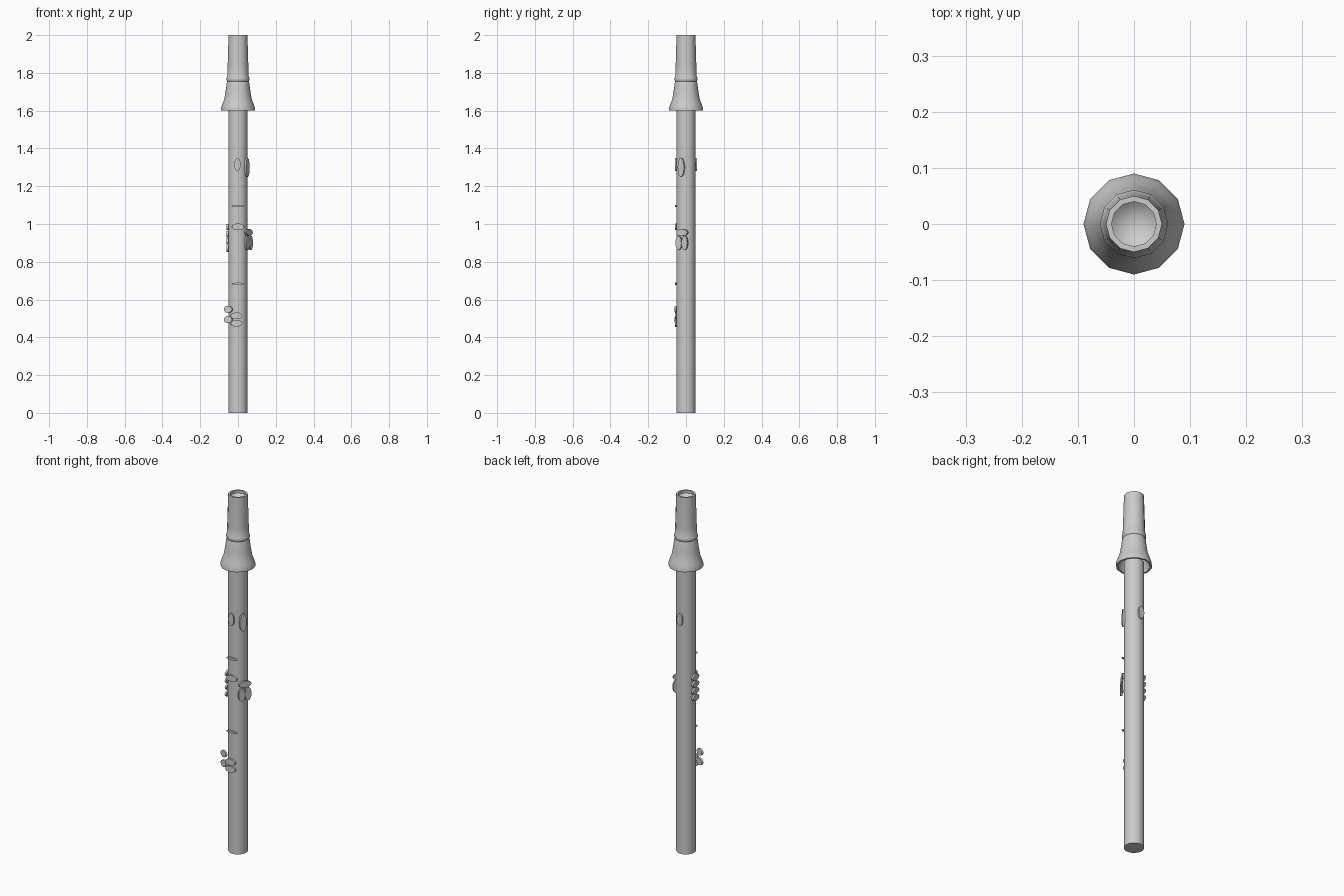
import bpy, bmesh, math
from mathutils import Matrix, Vector

if "Cube" in bpy.data.objects:
    bpy.data.objects.remove(bpy.data.objects["Cube"])


def finish(bm, name, angle=40):
    bmesh.ops.remove_doubles(bm, verts=bm.verts, dist=1e-5)
    bmesh.ops.recalc_face_normals(bm, faces=bm.faces)
    me = bpy.data.meshes.new(name)
    bm.to_mesh(me)
    bm.free()
    ob = bpy.data.objects.new(name, me)
    bpy.context.collection.objects.link(ob)
    bpy.ops.object.select_all(action='DESELECT')
    ob.select_set(True)
    bpy.context.view_layer.objects.active = ob
    bpy.ops.object.shade_smooth_by_angle(angle=math.radians(angle))
    return ob


def lathe(name, profile, sides):
    """Spin an (r, z) profile around the z axis."""
    bm = bmesh.new()
    vs = [bm.verts.new((r, 0, z)) for r, z in profile]
    es = [bm.edges.new(p) for p in zip(vs, vs[1:])]
    bmesh.ops.spin(bm, geom=vs + es, cent=(0, 0, 0), axis=(0, 0, 1),
                   angle=math.tau, steps=sides, use_merge=True)
    return finish(bm, name)


def key(name, pos, facing, width, height, depth=0.01):
    """Thin oval pad whose flat side faces 'facing' degrees around z."""
    bm = bmesh.new()
    bmesh.ops.create_cone(bm, cap_ends=True, segments=16, radius1=0.5,
                          radius2=0.5, depth=1)
    a = math.radians(facing)
    n = Vector((math.cos(a), math.sin(a), 0))
    t = Vector((-n.y, n.x, 0))
    frame = Matrix((t * width, Vector((0, 0, height)), n * depth)).transposed()
    bm.transform(Matrix.Translation(pos) @ frame.to_4x4())
    return finish(bm, name)


# Main tube
lathe("body_tube", [(0, 0), (0.05, 0), (0.05, 1.62), (0, 1.62)], 24)

# Flared bell, collar ring and tapered end with a sunken top
lathe("bell_and_end", [
    (0.05, 1.70), (0.065, 1.65), (0.08, 1.60), (0.09, 1.60), (0.09, 1.612),
    (0.084, 1.632), (0.073, 1.66), (0.066, 1.70), (0.060, 1.745),
    (0.057, 1.755), (0.061, 1.762), (0.061, 1.772), (0.057, 1.78),
    (0.055, 1.83), (0.05, 2.0), (0.04, 2.0), (0.04, 1.985), (0, 1.95)], 12)

# Front keys: x, z, width, height
for i, (x, z, w, h) in enumerate([
        (-0.003, 1.315, 0.034, 0.07), (0, 1.095, 0.065, 0.012),
        (0, 0.985, 0.065, 0.036), (0, 0.684, 0.065, 0.012),
        (-0.008, 0.514, 0.062, 0.036), (-0.008, 0.474, 0.062, 0.036)]):
    key(f"front_key_{i + 1}", (x, -0.054, z), -90, w, h)

# Back thumb key
key("thumb_key", (0, 0.054, 1.315), 90, 0.034, 0.07)

# Right side keys, angled toward the front
key("upper_side_key", (0.048, -0.025, 1.30), -30, 0.038, 0.10)
key("side_key_top", (0.057, -0.02, 0.955), -30, 0.07, 0.036)
key("side_key_front", (0.049, -0.038, 0.90), -30, 0.036, 0.075)
key("side_key_rear", (0.066, -0.006, 0.90), -30, 0.036, 0.075)

# Row of four left side keys
for i in range(4):
    key(f"left_key_{i + 1}", (-0.055, -0.005, 0.984 - i * 0.038), 180, 0.055, 0.034)

# Two lower left round keys
for i, z in enumerate((0.548, 0.494)):
    key(f"low_left_key_{i + 1}", (-0.052, -0.05, z), -110, 0.046, 0.038)
